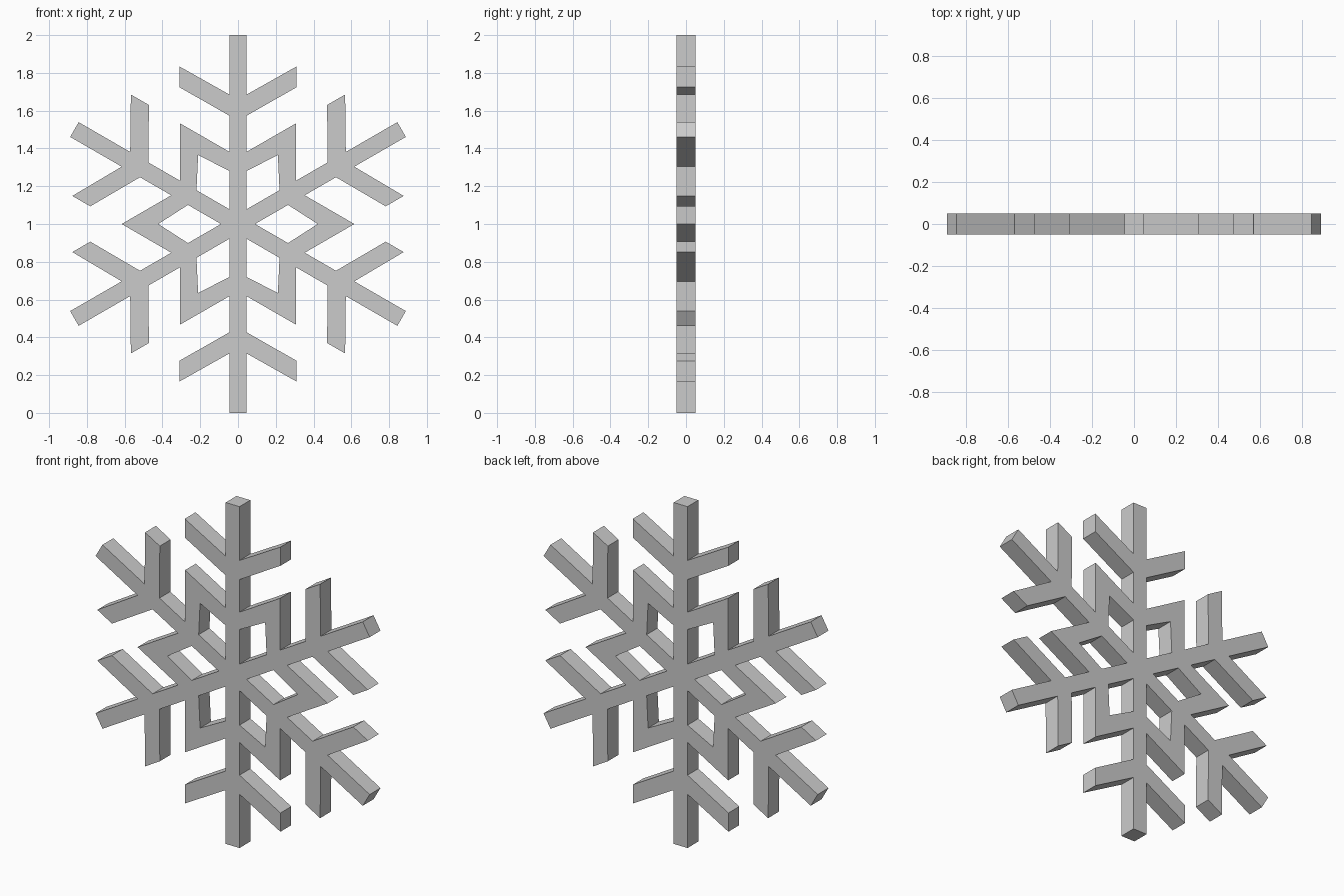
import bpy, bmesh, math
from mathutils import Matrix, Vector

if "Cube" in bpy.data.objects:
    bpy.data.objects.remove(bpy.data.objects["Cube"])

# Half of one arm: from the centre line to the 30-degree sector border (x, height)
W = 0.045
s, c = math.sin(math.radians(30)), math.cos(math.radians(30))
half_arm = [
    (0, 0), (W, W * c / s),                    # hub
    (W, 0.28), (0.422 * s, 0.422 * c),         # diamond hole
    (0.616 * s, 0.616 * c), (W, 0.382),        # star tip
    (W, 0.573), (0.31, 0.724), (0.31, 0.834), (W, 0.685),  # outer branch
    (W, 1), (0, 1),                            # arm end
]

bm = bmesh.new()

# Mirror the half arm and spin it six times
for i in range(6):
    spin = Matrix.Rotation(math.radians(60 * i), 3, 'Y')
    for side in (1, -1):
        verts = [bm.verts.new(spin @ Vector((x * side, 0, z))) for x, z in half_arm]
        bm.faces.new(verts if side == 1 else verts[::-1])

bmesh.ops.remove_doubles(bm, verts=bm.verts, dist=0.0005)
bmesh.ops.recalc_face_normals(bm, faces=bm.faces)

mesh = bpy.data.meshes.new("snowflake")
bm.to_mesh(mesh)
bm.free()

# Snowflake plate with even thickness
snowflake = bpy.data.objects.new("snowflake", mesh)
snowflake.location = (0, 0, 1)
bpy.context.collection.objects.link(snowflake)
thick = snowflake.modifiers.new("thickness", 'SOLIDIFY')
thick.thickness = 0.1
thick.offset = 0
